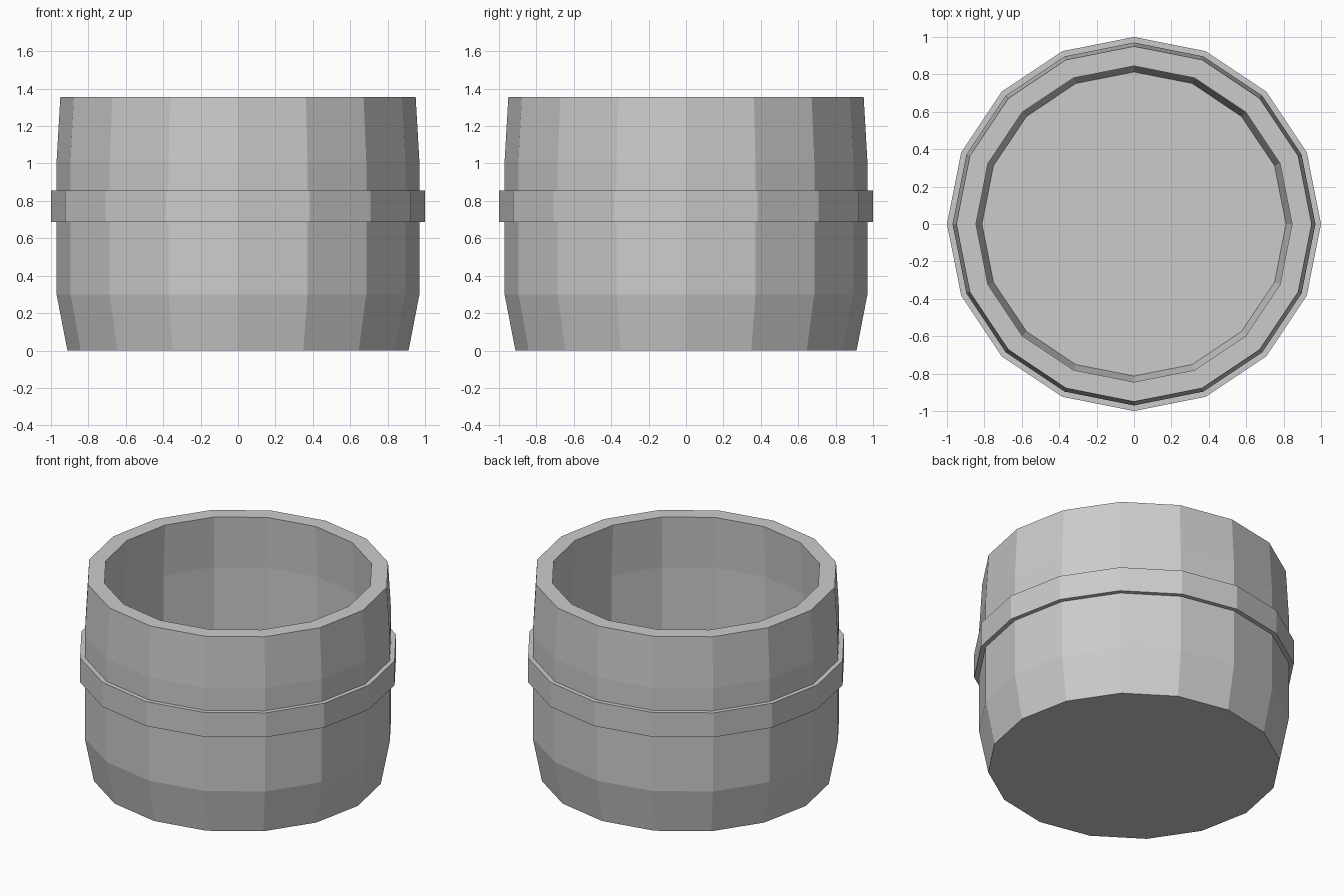
import bpy, bmesh, math

if "Cube" in bpy.data.objects:
    bpy.data.objects.remove(bpy.data.objects["Cube"])

SIDES = 16

grey = bpy.data.materials.new("plain grey")
grey.diffuse_color = (0.6, 0.6, 0.6, 1)
grey.use_nodes = True
grey.node_tree.nodes["Principled BSDF"].inputs["Base Color"].default_value = grey.diffuse_color


def lathe(name, profile, closed=False):
    """Spin a (radius, z) profile around z; open profiles get end caps."""
    bm = bmesh.new()
    rings = []
    for r, z in profile:
        rings.append([bm.verts.new((r * math.cos(2 * math.pi * i / SIDES),
                                    r * math.sin(2 * math.pi * i / SIDES), z))
                      for i in range(SIDES)])
    pairs = list(zip(rings, rings[1:]))
    if closed:
        pairs.append((rings[-1], rings[0]))
    for a, b in pairs:
        for i in range(SIDES):
            j = (i + 1) % SIDES
            bm.faces.new((a[i], a[j], b[j], b[i]))
    if not closed:
        bm.faces.new(rings[0][::-1])
        bm.faces.new(rings[-1])
    bmesh.ops.recalc_face_normals(bm, faces=bm.faces)
    mesh = bpy.data.meshes.new(name)
    bm.to_mesh(mesh)
    bm.free()
    mesh.materials.append(grey)
    obj = bpy.data.objects.new(name, mesh)
    bpy.context.collection.objects.link(obj)
    return obj


# Hollow tub: outside wall, flat rim, inside wall and floor
lathe("tub_body", [(0.912, 0), (0.97, 0.30), (0.97, 1.01), (0.95, 1.355),
                   (0.845, 1.355), (0.865, 1.0), (0.865, 0.31), (0.813, 0.10)])

# Raised hoop around the middle
lathe("hoop", [(0.96, 0.687), (1.0, 0.687), (1.0, 0.855), (0.96, 0.855)], closed=True)
